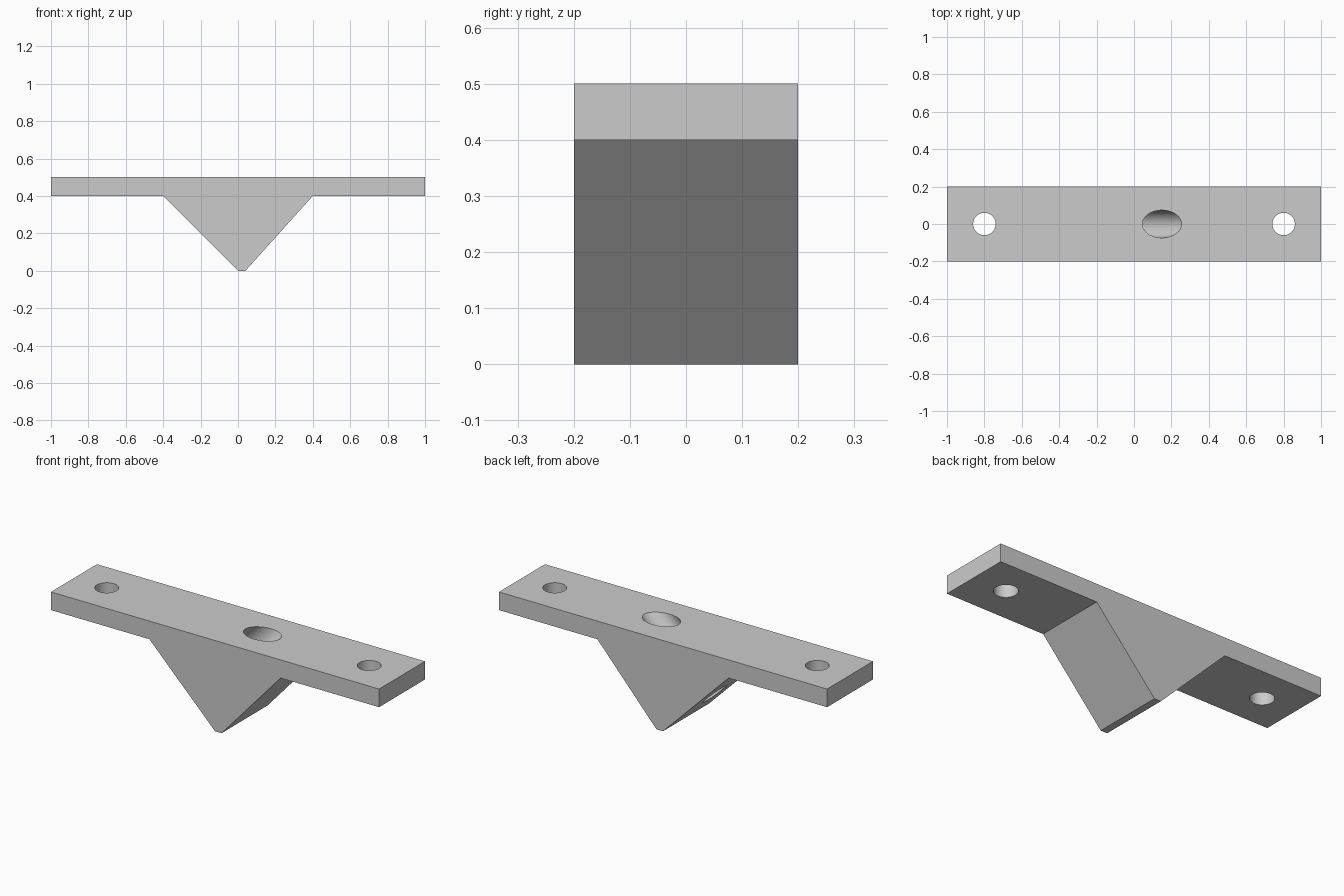
import bpy, bmesh, math
from mathutils import Matrix, Vector

if "Cube" in bpy.data.objects:
    bpy.data.objects.remove(bpy.data.objects["Cube"])

# One plain grey for the whole part
grey = bpy.data.materials.new("light grey")
grey.diffuse_color = (0.6, 0.6, 0.6, 1)
grey.use_nodes = True
grey.node_tree.nodes["Principled BSDF"].inputs["Base Color"].default_value = grey.diffuse_color

# Bracket: flat plate with a wedge below, extruded along y
profile = [(-1, 0.5), (-1, 0.4), (-0.4, 0.4), (0, 0), (0.04, 0),
           (0.4, 0.4), (1, 0.4), (1, 0.5)]
bm = bmesh.new()
face = bm.faces.new([bm.verts.new((x, -0.2, z)) for x, z in profile])
ext = bmesh.ops.extrude_face_region(bm, geom=[face])
bmesh.ops.translate(bm, vec=(0, 0.4, 0),
                    verts=[g for g in ext["geom"] if isinstance(g, bmesh.types.BMVert)])
bmesh.ops.recalc_face_normals(bm, faces=bm.faces)
mesh = bpy.data.meshes.new("wedge_bracket")
bm.to_mesh(mesh)
bm.free()
mesh.materials.append(grey)
bracket = bpy.data.objects.new("wedge_bracket", mesh)
bpy.context.collection.objects.link(bracket)


def drill(name, centre, radius, length, tilt=0):
    """Cut a round hole whose axis leans by tilt about y."""
    bpy.ops.mesh.primitive_cylinder_add(vertices=64, radius=radius, depth=length,
                                        location=centre, rotation=(0, tilt, 0))
    cutter = bpy.context.object
    cutter.name = name
    cutter.data.materials.append(grey)
    cutter.hide_render = True
    cutter.hide_set(True)
    mod = bracket.modifiers.new(name, 'BOOLEAN')
    mod.operation = 'DIFFERENCE'
    mod.solver = 'EXACT'
    mod.object = cutter
    return cutter


# Two upright mounting holes and one slanted hole out of the left wedge face
cutters = [drill("left_screw_hole", (-0.8, 0, 0.45), 0.06, 0.4),
           drill("right_screw_hole", (0.8, 0, 0.45), 0.06, 0.4),
           drill("slanted_hole", (-0.0125, 0, 0.3375), 0.074, 0.9, math.radians(45))]

# Bake the cuts, then remove the cutters
bpy.context.view_layer.objects.active = bracket
bracket.select_set(True)
for mod in list(bracket.modifiers):
    bpy.ops.object.modifier_apply(modifier=mod.name)
for cutter in cutters:
    bpy.data.objects.remove(cutter)
bpy.ops.object.shade_smooth_by_angle(angle=math.radians(30))
